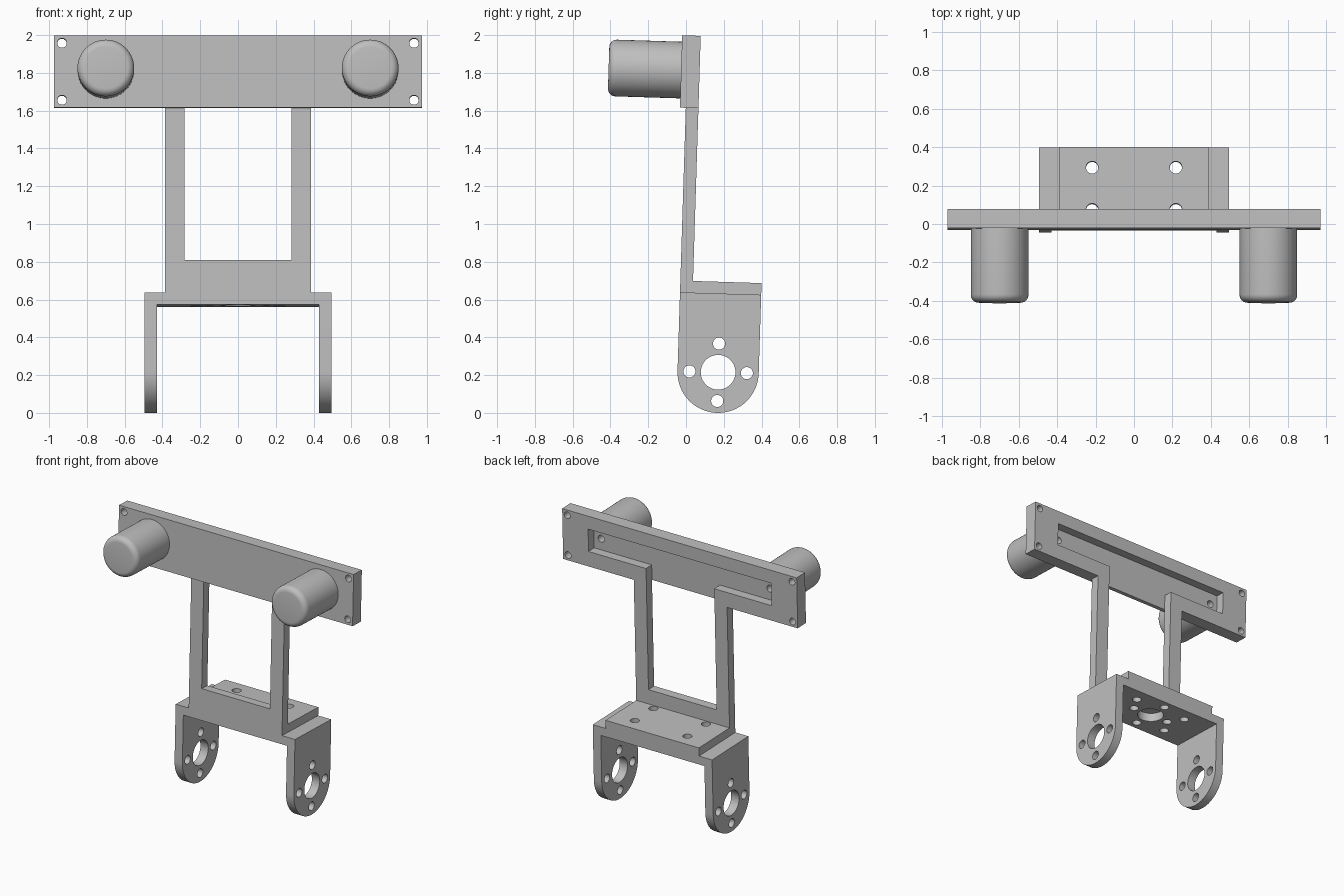
import bpy, bmesh
from math import sin, cos, pi, radians
from mathutils import Matrix, Vector

cube = bpy.data.objects.get("Cube")
if cube:
    bpy.data.objects.remove(cube, do_unlink=True)

grey = bpy.data.materials.new("plain grey")
grey.use_nodes = True
colour = (0.52, 0.52, 0.52, 1)
grey.diffuse_color = colour
grey.node_tree.nodes["Principled BSDF"].inputs["Base Color"].default_value = colour

# The whole bracket leans back slightly about the pivot hole axis
LEAN = Matrix.Translation((0, 0.17, 0.215)) @ Matrix.Rotation(radians(-1.8), 4, 'X')


def rect(a0, b0, a1, b1):
    return [(a0, b0), (a1, b0), (a1, b1), (a0, b1)]


def circle(a, b, r, n=40):
    return [(a + r * cos(2 * pi * i / n), b + r * sin(2 * pi * i / n)) for i in range(n)]


def ring(a, b, dist, r):
    """Four holes evenly round a centre."""
    return [circle(a + dist * cos(k * pi / 2), b + dist * sin(k * pi / 2), r) for k in range(4)]


def grid(a, b, da, db, r):
    """Four holes at the corners of a rectangle."""
    return [circle(a + i * da, b + j * db, r) for i in (-1, 1) for j in (-1, 1)]


def build(name, shapes, axis, lo, hi):
    """Extrude flat outlines along an axis from lo to hi."""
    place = {'X': lambda a, b, t: (t, a, b),
             'Y': lambda a, b, t: (a, t, b),
             'Z': lambda a, b, t: (a, b, t)}[axis]
    step = Vector(place(0, 0, hi - lo))
    bm = bmesh.new()
    for pts in shapes:
        face = bm.faces.new([bm.verts.new(place(a, b, lo)) for a, b in pts])
        res = bmesh.ops.extrude_face_region(bm, geom=[face])
        bmesh.ops.translate(bm, vec=step,
                            verts=[v for v in res["geom"] if isinstance(v, bmesh.types.BMVert)])
    bmesh.ops.recalc_face_normals(bm, faces=bm.faces[:])
    mesh = bpy.data.meshes.new(name)
    bm.to_mesh(mesh)
    bm.free()
    mesh.materials.append(grey)
    ob = bpy.data.objects.new(name, mesh)
    bpy.context.collection.objects.link(ob)
    return ob


def activate(ob):
    bpy.ops.object.select_all(action='DESELECT')
    ob.select_set(True)
    bpy.context.view_layer.objects.active = ob


def cut(ob, shapes, axis, lo, hi):
    """Cut outlines out of a part."""
    cutter = build("cutter", shapes, axis, lo, hi)
    cutter.hide_render = True
    mod = ob.modifiers.new("cut", 'BOOLEAN')
    mod.operation, mod.solver, mod.object = 'DIFFERENCE', 'EXACT', cutter
    activate(ob)
    bpy.ops.object.modifier_apply(modifier=mod.name)
    bpy.data.objects.remove(cutter, do_unlink=True)


parts = []
W = 0.215                      # half depth of the bracket
POST_BACK = -0.148             # back plane of posts and plate
PLATE_FRONT = -0.246
ARM_TOP, PAD_TOP = 0.417, 0.479
PLATE_LOW, PLATE_HIGH = 1.394, 1.777
KNOB_X, KNOB_Z = 0.70, 1.593

# Round-ended side arms with a pivot hole and four screw holes
half_round = [(W * cos(pi + pi * i / 40), W * sin(pi + pi * i / 40)) for i in range(41)]
arm_outline = half_round + [(W, ARM_TOP), (-W, ARM_TOP)]
for side, lo, hi in (("left", 0.43, 0.495), ("right", -0.495, -0.43)):
    arm = build(side + "_arm", [arm_outline], 'X', lo, hi)
    cut(arm, [circle(0, 0, 0.092)] + ring(0, 0, 0.152, 0.032), 'X', lo - 0.1, hi + 0.1)
    parts.append(arm)

# Bridge between the arms, with the pad on top covering its middle holes
corner_holes = grid(0, 0, 0.218, 0.11, 0.032)
bridge = build("bridge", [rect(-0.43, -W, 0.43, W)], 'Z', 0.353, ARM_TOP)
cut(bridge, [circle(0, 0, 0.092)] + ring(0, 0, 0.152, 0.032) + corner_holes, 'Z', 0.2, 0.6)
pad = build("mount_pad", [rect(-0.387, -W, 0.387, W)], 'Z', ARM_TOP, PAD_TOP)
cut(pad, corner_holes, 'Z', 0.2, 0.6)
parts += [bridge, pad]

# Upright frame: two posts joined by a low crossbar
outer, inner, bar = 0.387, 0.283, 0.588
frame = build("post_frame", [[(-outer, PAD_TOP), (outer, PAD_TOP), (outer, PLATE_LOW),
                              (inner, PLATE_LOW), (inner, bar), (-inner, bar),
                              (-inner, PLATE_LOW), (-outer, PLATE_LOW)]], 'Y', -W, POST_BACK)
parts.append(frame)

# Wide plate with corner holes and a T-shaped recess in its back
plate = build("front_plate", [rect(-0.973, PLATE_LOW, 0.973, PLATE_HIGH)],
              'Y', PLATE_FRONT, POST_BACK)
low, high, end = 1.508, 1.678, 0.76
recess = [(-inner, 1.3), (inner, 1.3), (inner, low), (end, low), (end, high),
          (-end, high), (-end, low), (-inner, low)]
cut(plate, [recess], 'Y', -W, 0)
mid = (PLATE_LOW + PLATE_HIGH) / 2
knob_holes = [circle(s * KNOB_X, KNOB_Z, 0.026) for s in (-1, 1)]
cut(plate, grid(0, mid, 0.932, 0.151, 0.025) + knob_holes, 'Y', -0.4, 0)
parts.append(plate)

# Round knobs with a softened front rim and a blind screw hole
KNOB_FRONT = -0.63
for side, s in (("left", 1), ("right", -1)):
    knob = build(side + "_knob", [circle(s * KNOB_X, KNOB_Z, 0.15, 64)],
                 'Y', KNOB_FRONT, PLATE_FRONT)
    bm = bmesh.new()
    bm.from_mesh(knob.data)
    rim = [e for e in bm.edges if all(v.co.y < KNOB_FRONT + 0.001 for v in e.verts)]
    bmesh.ops.bevel(bm, geom=rim, offset=0.04, segments=6, profile=0.5, affect='EDGES')
    bm.to_mesh(knob.data)
    bm.free()
    cut(knob, [circle(s * KNOB_X, KNOB_Z, 0.026)], 'Y', -0.45, -0.1)
    parts.append(knob)

# Lean every part and smooth the round surfaces
for ob in parts:
    ob.data.transform(LEAN)
    activate(ob)
    bpy.ops.object.shade_smooth_by_angle(angle=radians(30))
